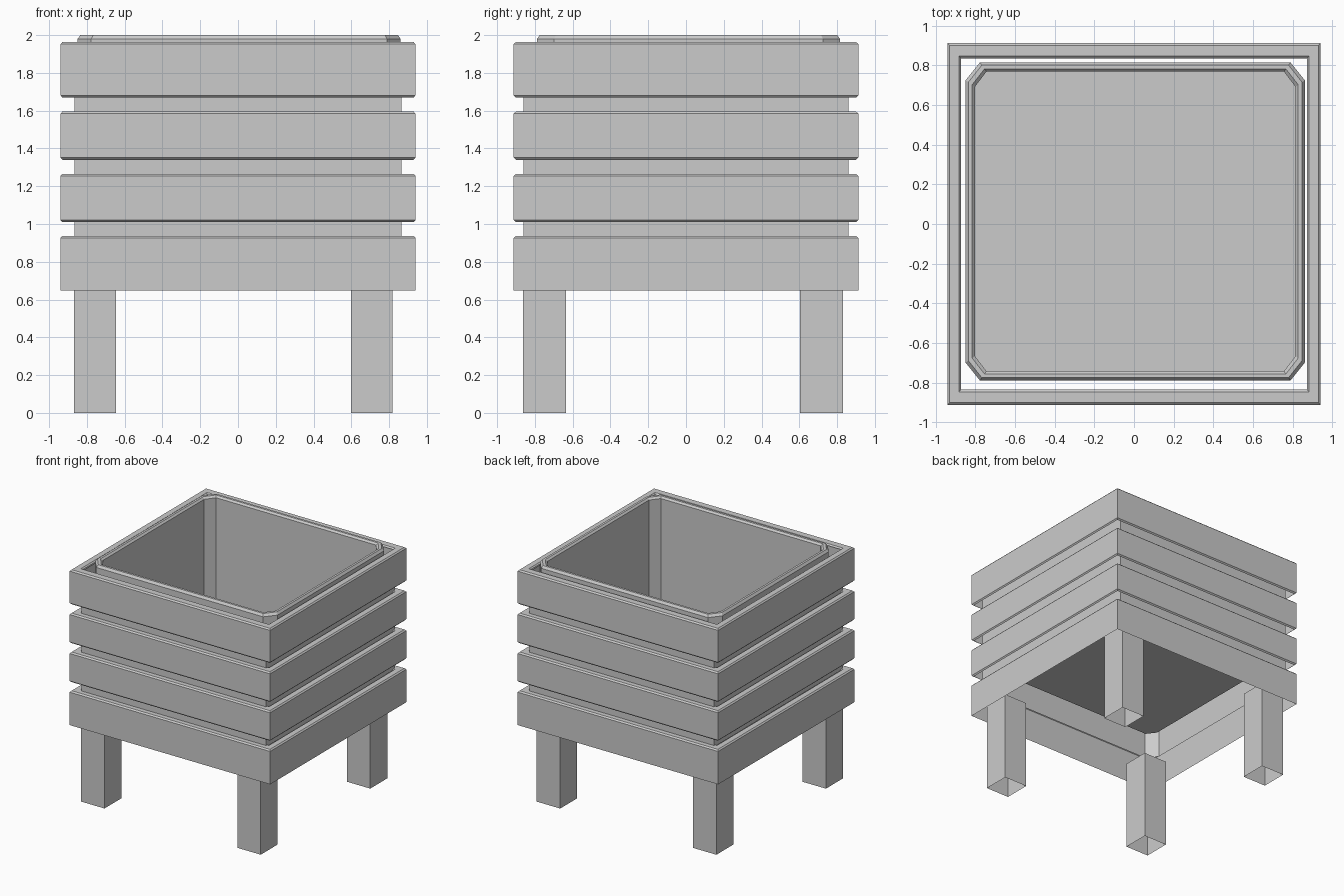
import bpy, bmesh

if "Cube" in bpy.data.objects:
    bpy.data.objects.remove(bpy.data.objects["Cube"])


def finish(name, bm):
    bmesh.ops.recalc_face_normals(bm, faces=bm.faces[:])
    mesh = bpy.data.meshes.new(name)
    bm.to_mesh(mesh)
    bm.free()
    obj = bpy.data.objects.new(name, mesh)
    bpy.context.collection.objects.link(obj)
    return obj


def rectangle(hx, hy):
    return [(-hx, -hy), (hx, -hy), (hx, hy), (-hx, hy)]


def octagon(hx, hy, cx, cy):
    return [(-hx + cx, -hy), (hx - cx, -hy), (hx, -hy + cy), (hx, hy - cy),
            (hx - cx, hy), (-hx + cx, hy), (-hx, hy - cy), (-hx, -hy + cy)]


def loft(name, outline, profile, center=(0, 0), floor=False):
    """Sweep (inset, z) points around an outline function; floor caps the last loop."""
    bm = bmesh.new()
    loops = [[bm.verts.new((x + center[0], y + center[1], z)) for x, y in outline(d)]
             for d, z in profile]
    for a, b in zip(loops, loops[1:]):
        for i in range(len(a)):
            j = (i + 1) % len(a)
            bm.faces.new((a[i], a[j], b[j], b[i]))
    if floor:
        bm.faces.new(loops[-1])
    return finish(name, bm)


# Four bevelled slat frames, open underneath
slats = [(0.647, 0.937), (1.01, 1.265), (1.34, 1.595), (1.67, 1.963)]
C = 0.011
for n, (z0, z1) in enumerate(slats):
    profile = [(0, z0)] if n == 0 else [(C, z0), (0, z0 + C)]
    profile += [(0, z1 - C), (C, z1), (0.062, z1), (0.073, z1 - C)]
    loft(f"slat_frame_{n + 1}", lambda d: rectangle(0.94 - d * 0.93, 0.912 - d * 1.06),
         profile)

# Recessed inner wall behind the slats, visible in the gaps
loft("inner_wall", lambda d: rectangle(0.866, 0.861), [(0, 0.925), (0, 1.95)])

# Inner liner tub with cut corners, raised floor and bevelled rim
loft("liner",
     lambda d: octagon(0.855 - d, 0.802 - d, 0.072 - 0.3 * d, 0.09 - 0.3 * d),
     [(0, 0.84), (0, 1.98), (0.014, 2.0), (0.033, 2.0), (0.047, 1.985), (0.047, 1.03)],
     center=(0.006, 0.013), floor=True)

# Four hollow square legs, open at both ends
for x, side in ((-0.757, "left"), (0.708, "right")):
    for y, end in ((-0.75, "front"), (0.717, "back")):
        loft(f"{end}_{side}_leg", lambda d: rectangle(0.11, 0.114),
             [(0, 0), (0, 0.77)], center=(x, y))
